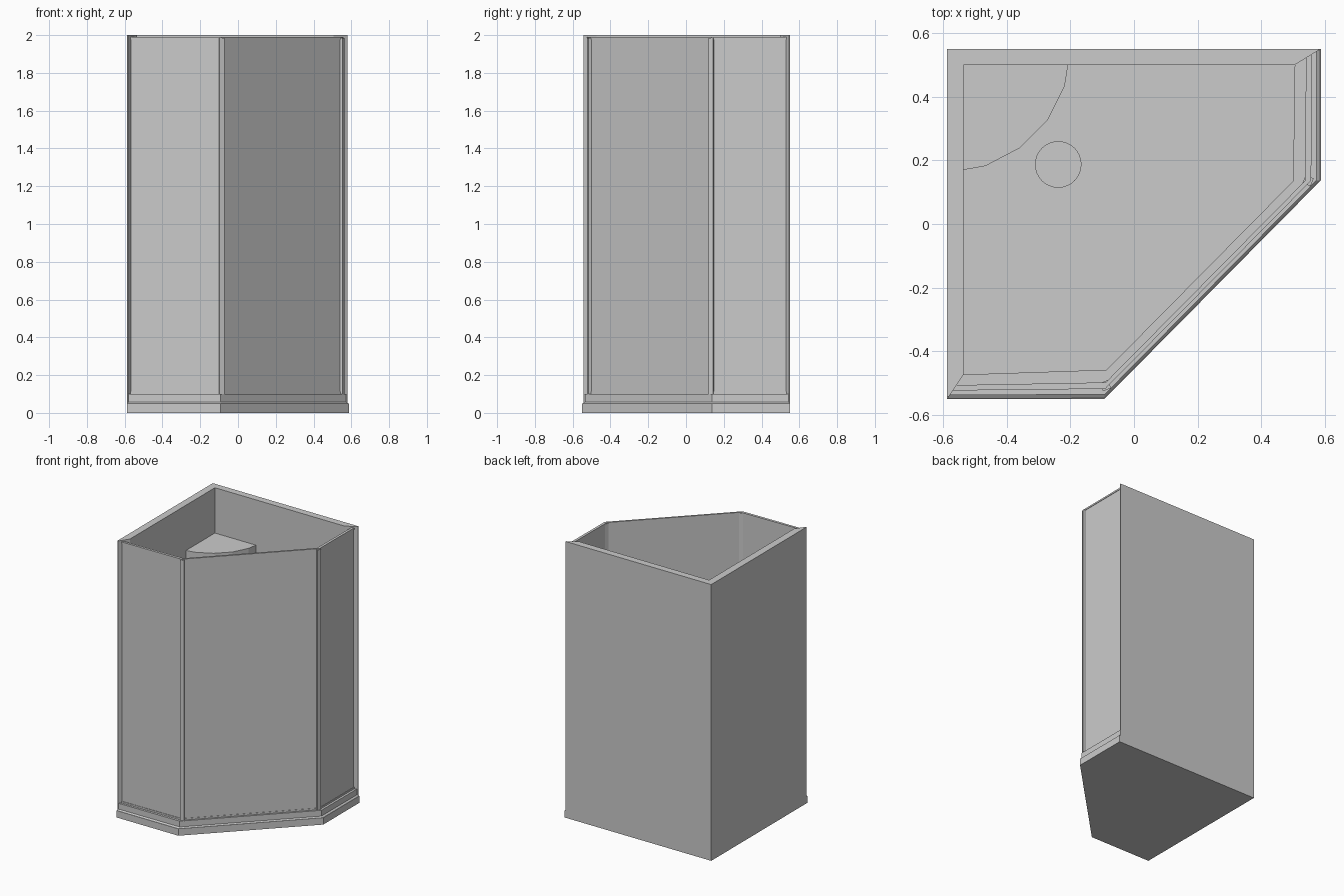
import bpy, bmesh, math
from mathutils import Vector, Matrix

if "Cube" in bpy.data.objects:
    bpy.data.objects.remove(bpy.data.objects["Cube"])

# Front edge of the tray and inner edge of its kerb (left wall -> right wall)
OUTER = [Vector(p) for p in [(-.587, -.55), (-.093, -.55), (.587, .137), (.587, .55)]]
INNER = [Vector(p) for p in [(-.535, -.473), (-.086, -.458), (.5, .135), (.505, .5)]]


def line(t):
    return [a.lerp(b, t) for a, b in zip(OUTER, INNER)]


def finish(name, bm):
    bmesh.ops.recalc_face_normals(bm, faces=bm.faces)
    me = bpy.data.meshes.new(name)
    bm.to_mesh(me)
    bm.free()
    ob = bpy.data.objects.new(name, me)
    bpy.context.collection.objects.link(ob)
    return ob


def prism(name, pts, z0, z1):
    bm = bmesh.new()
    lo = [bm.verts.new((p[0], p[1], z0)) for p in pts]
    hi = [bm.verts.new((p[0], p[1], z1)) for p in pts]
    n = len(pts)
    bm.faces.new(lo[::-1])
    bm.faces.new(hi)
    for i in range(n):
        j = (i + 1) % n
        bm.faces.new((lo[i], lo[j], hi[j], hi[i]))
    return finish(name, bm)


def sweep(name, section):
    """Sweep a (t, z) section along the three front sides."""
    bm = bmesh.new()
    rows = [[bm.verts.new((p.x, p.y, z)) for p in line(t)] for t, z in section]
    n = len(rows)
    for k in range(n):
        a, b = rows[k], rows[(k + 1) % n]
        for i in range(3):
            bm.faces.new((a[i], a[i + 1], b[i + 1], b[i]))
    for i in (0, 3):
        bm.faces.new([r[i] for r in rows])
    return finish(name, bm)


# Tray floor and raised kerb
prism("tray_base", OUTER + [Vector((-.587, .55))], 0, .05)
sweep("tray_kerb", [(.03, .05), (.16, .058), (.16, .1), (1, .1), (1, .05)])

# L-shaped back walls with mitred ends
a, b = line(.1), line(1)
prism("back_walls", [a[0], (-.587, a[0].y), (-.587, .55), (a[3].x, .55),
                     a[3], b[3], (-.535, .5), b[0]], .05, 2.0)

# Glass panels and slim top and bottom rails
sweep("glass_panels", [(.39, .1), (.39, 1.98), (.53, 1.98), (.53, .1)])
for name, z0, z1 in (("bottom_rail", .1, .112), ("top_rail", 1.978, 1.99)):
    sweep(name, [(.35, z0), (.35, z1), (.57, z1), (.57, z0)])

# Corner posts between the panels
for name, i, ang in (("front_post", 1, 22.5), ("side_post", 2, 67.5)):
    c = (line(.46)[i])
    pts = [(c.x + .019 * math.cos(math.radians(ang + 45 + q * 90)),
            c.y + .019 * math.sin(math.radians(ang + 45 + q * 90))) for q in range(4)]
    prism(name, pts, .1, 1.985)

# Faceted corner column with a flat shelf top
arc = [(-.535, .17), (-.467, .182), (-.36, .238), (-.272, .325), (-.218, .432), (-.207, .5)]
prism("corner_column", arc + [(-.535, .5)], .05, 1.672)

# Drain cover with rings of radial slots
DRAIN = Vector((-.238, .187, .054))
bm = bmesh.new()
bmesh.ops.create_cone(bm, cap_ends=True, segments=32, radius1=.073, radius2=.073,
                      depth=.008, matrix=Matrix.Translation(DRAIN))
drain = finish("drain_cover", bm)
bm = bmesh.new()
for r, length, width, count, turn in ((.059, .018, .012, 12, 0), (.038, .014, .008, 12, .5),
                                      (.021, .012, .005, 12, 0), (.007, .005, .003, 6, 0)):
    for k in range(count):
        rot = Matrix.Rotation(math.tau * (k + turn) / count, 4, 'Z')
        bmesh.ops.create_cube(bm, size=1, matrix=Matrix.Translation(DRAIN + Vector((0, 0, .004)))
                              @ rot @ Matrix.Translation((r, 0, 0))
                              @ Matrix.Diagonal((length, width, .008, 1)))
cutter = finish("drain_slot_cutter", bm)
cutter.hide_render = True
cutter.hide_set(True)
mod = drain.modifiers.new("slots", 'BOOLEAN')
mod.operation = 'DIFFERENCE'
mod.solver = 'EXACT'
mod.object = cutter
